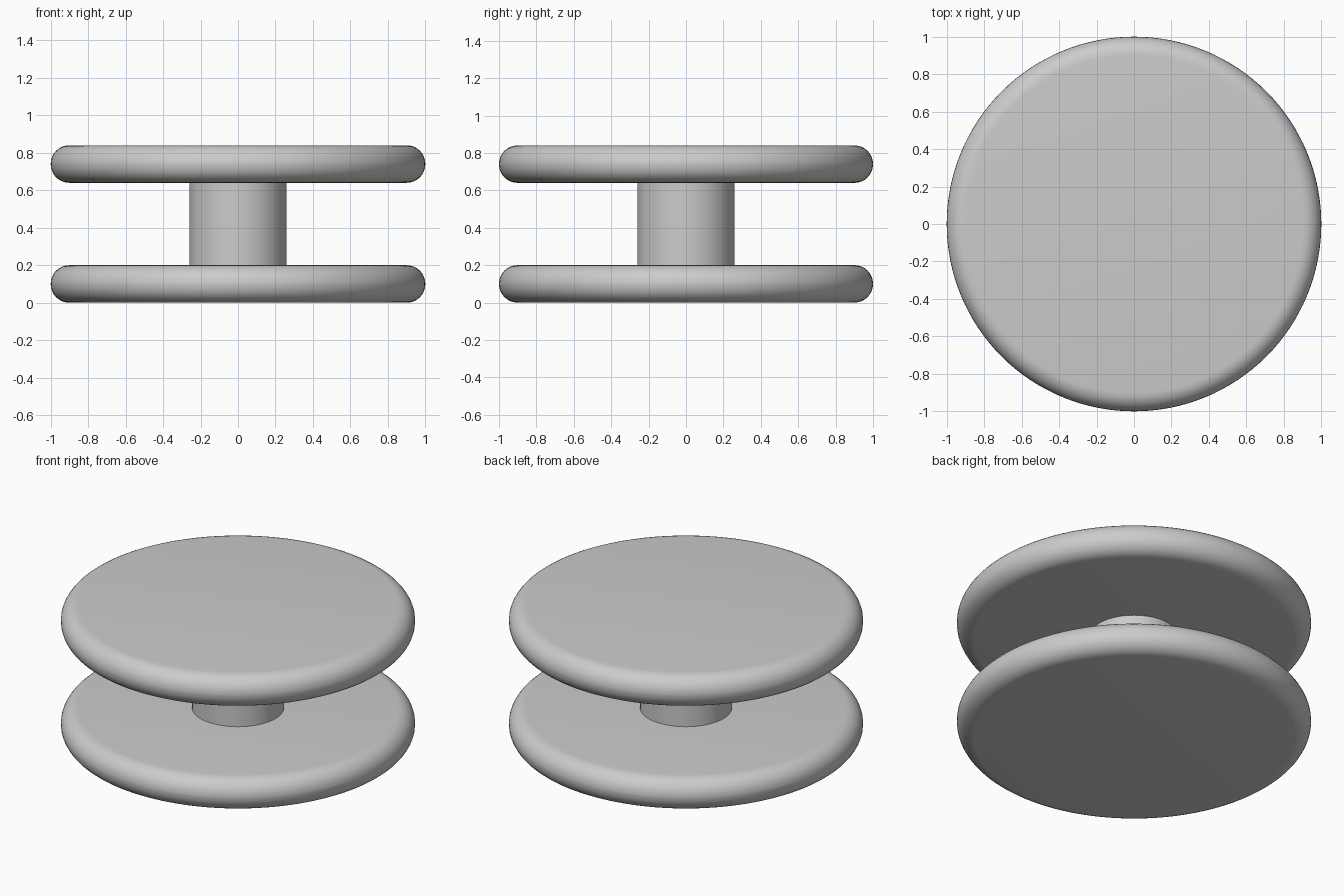
import bpy, math

cube = bpy.data.objects.get("Cube")
if cube:
    bpy.data.objects.remove(cube, do_unlink=True)

grey = bpy.data.materials.new("plain_grey")
grey.use_nodes = True
colour = (0.6, 0.6, 0.6, 1)
grey.diffuse_color = colour
grey.node_tree.nodes["Principled BSDF"].inputs["Base Color"].default_value = colour

THICK = 0.2
HEIGHT = 0.84


def cylinder(name, radius, bottom, top, sides, rounded=0):
    """Upright cylinder, with fully rounded rims if asked for."""
    bpy.ops.mesh.primitive_cylinder_add(
        vertices=sides, radius=radius, depth=top - bottom,
        location=(0, 0, (bottom + top) / 2))
    ob = bpy.context.object
    ob.name = name
    ob.data.materials.append(grey)
    if rounded:
        bevel = ob.modifiers.new("rounded_rim", "BEVEL")
        bevel.width = rounded
        bevel.segments = 8
        bevel.limit_method = "ANGLE"
        bevel.angle_limit = math.radians(60)
        bpy.ops.object.modifier_apply(modifier=bevel.name)
    bpy.ops.object.shade_smooth_by_angle(angle=math.radians(35))
    return ob


# Two matching discs with rounded rims
for name, bottom in (("lower_disc", 0), ("upper_disc", HEIGHT - THICK)):
    cylinder(name, 1, bottom, bottom + THICK, 128, rounded=THICK / 2 - 0.001)

# Central post joining the discs
cylinder("centre_post", 0.26, THICK - 0.02, HEIGHT - THICK + 0.02, 64)
